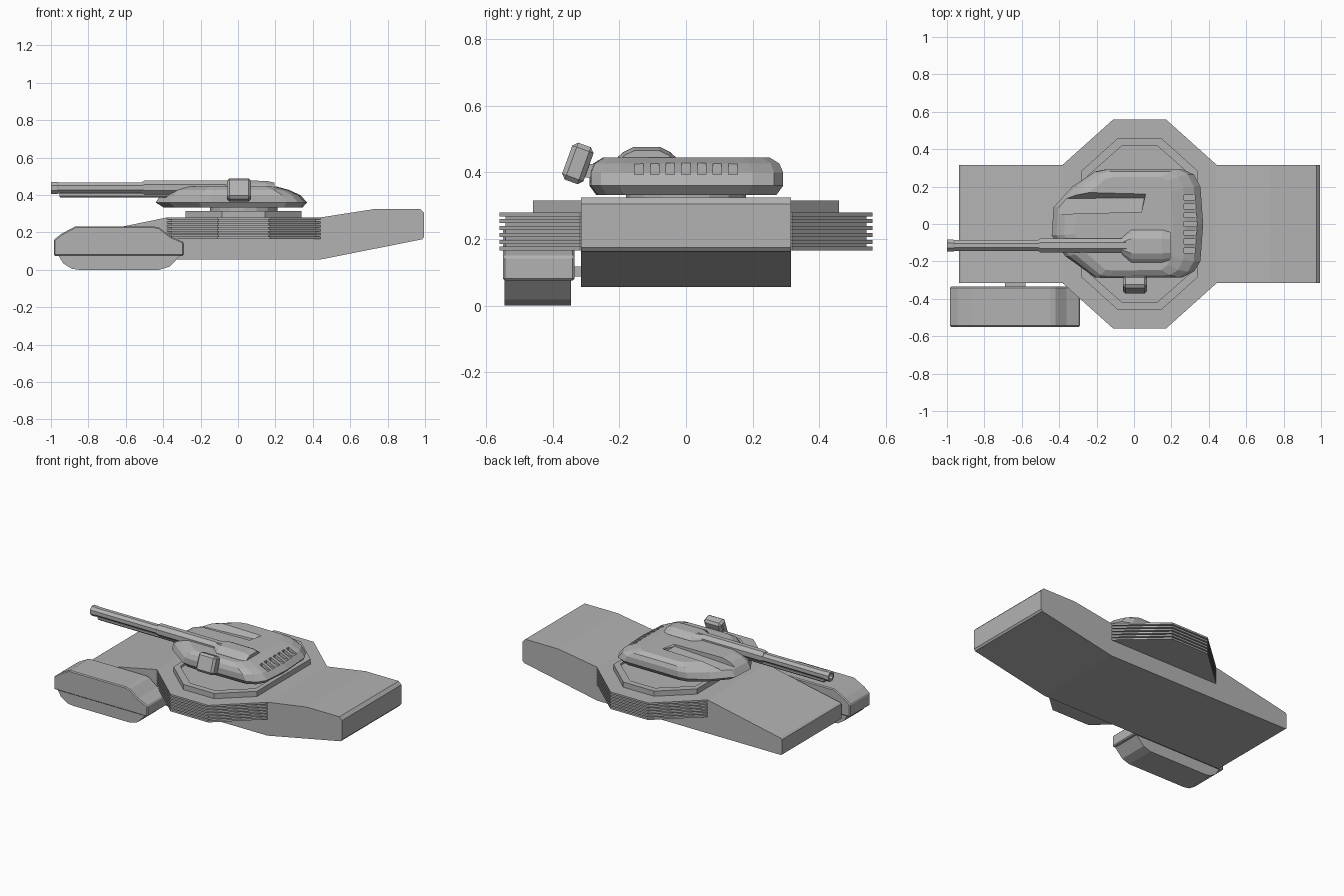
import bpy, bmesh, math
from mathutils import Matrix, Vector

if "Cube" in bpy.data.objects:
    bpy.data.objects.remove(bpy.data.objects["Cube"])

grey = bpy.data.materials.new("armour grey")
grey.diffuse_color = (0.45, 0.45, 0.45, 1)
grey.use_nodes = True
grey.node_tree.nodes["Principled BSDF"].inputs["Base Color"].default_value = grey.diffuse_color


def finish(name, bm, bevel=0.0):
    bmesh.ops.recalc_face_normals(bm, faces=bm.faces)
    me = bpy.data.meshes.new(name)
    bm.to_mesh(me)
    bm.free()
    ob = bpy.data.objects.new(name, me)
    bpy.context.collection.objects.link(ob)
    me.materials.append(grey)
    if bevel:
        m = ob.modifiers.new("edge", 'BEVEL')
        m.width, m.segments = bevel, 1
        m.limit_method, m.angle_limit = 'ANGLE', math.radians(40)
    return ob


def loft(name, rings, bevel=0.0):
    """Skin a list of equal-length point rings and cap both ends."""
    bm = bmesh.new()
    vs = [[bm.verts.new(p) for p in r] for r in rings]
    n = len(vs[0])
    for a, b in zip(vs, vs[1:]):
        for i in range(n):
            j = (i + 1) % n
            bm.faces.new((a[i], a[j], b[j], b[i]))
    bm.faces.new(vs[0])
    bm.faces.new(vs[-1])
    return finish(name, bm, bevel)


def plan(name, pts, z0, z1):
    return loft(name, [[(x, y, z) for x, y in pts] for z in (z0, z1)])


def side(name, pts, y0, y1, bevel=0.0):
    return loft(name, [[(x, y, z) for x, z in pts] for y in (y0, y1)], bevel)


def box(name, x, y, z, bevel=0.0):
    return side(name, [(x[0], z[0]), (x[1], z[0]), (x[1], z[1]), (x[0], z[1])], y[0], y[1], bevel)


def octagon(hx, hy, fx, fy, cx=0.03):
    q = [(hx, fy), (fx, hy), (-fx, hy), (-hx, fy)]
    return [(cx + x, y) for x, y in q] + [(cx - x, -y) for x, y in q]


def cut(target, cutter):
    m = target.modifiers.new("cut", 'BOOLEAN')
    m.object, m.operation, m.solver = cutter, 'DIFFERENCE', 'EXACT'
    bpy.context.view_layer.objects.active = target
    bpy.ops.object.modifier_apply(modifier=m.name)
    bpy.data.objects.remove(cutter)


def tube(name, stations, y, z, sides=8, squash=1.0):
    """Faceted tube along x from (x, radius) stations."""
    ang = [math.tau * (i + 0.5) / sides for i in range(sides)]
    return loft(name, [[(x, y + r * math.cos(a), z + r * squash * math.sin(a)) for a in ang]
                       for x, r in stations])


# hull
side("hull", [(-0.935, 0.06), (-0.925, 0.055), (0.44, 0.055), (0.985, 0.163), (0.995, 0.175),
              (0.995, 0.305), (0.975, 0.325), (0.73, 0.325), (0.44, 0.28), (-0.38, 0.28),
              (-0.925, 0.168), (-0.935, 0.16)], -0.315, 0.315)

# side sponsons: core with stacked fins
plan("sponson_core", octagon(0.385, 0.542, 0.133, 0.318), 0.167, 0.279)
for i in range(6):
    z = 0.165 + i * 0.0206
    plan(f"sponson_fin_{i}", octagon(0.41, 0.56, 0.14, 0.318), z, z + 0.012)

# turret platform with shallow recess, and turret ring
platform = plan("turret_platform", octagon(0.31, 0.46, 0.115, 0.285), 0.27, 0.315)
cut(platform, plan("recess_cutter", octagon(0.28, 0.42, 0.092, 0.255), 0.302, 0.35))
plan("turret_ring", [(0.03 + 0.18 * math.cos(a * math.tau / 16), 0.18 * math.sin(a * math.tau / 16))
                     for a in range(16)], 0.29, 0.345)

# turret shell
outline = [(-0.44, -0.06), (-0.43, 0.09), (-0.33, 0.2), (-0.21, 0.28), (-0.15, 0.292), (0.26, 0.292),
           (0.32, 0.265), (0.355, 0.2), (0.37, 0.0), (0.355, -0.2), (0.32, -0.255), (0.26, -0.285),
           (-0.15, -0.29), (-0.21, -0.285), (-0.37, -0.17)]
levels = [(0.332, 0.9, 0.93, 0.93), (0.36, 1, 1, 1), (0.40, 0.94, 0.9, 1),
          (0.427, 0.85, 0.74, 0.96), (0.445, 0.72, 0.56, 0.86)]
turret = loft("turret", [[(x * (l if x < 0 else r), y * s, z) for x, y in outline]
                         for z, l, r, s in levels])
# sloping roof channel
cut(turret, loft("channel_cutter", [
    [(-0.5, 0.05, 0.398), (-0.5, 0.135, 0.398), (-0.5, 0.2, 0.47), (-0.5, 0.05, 0.47)],
    [(0.04, 0.065, 0.432), (0.055, 0.14, 0.42), (0.07, 0.18, 0.47), (0.04, 0.065, 0.47)]]))
# rear vents
for i in range(7):
    y = (i - 3) * 0.047
    cut(turret, box("vent_cutter", (0.268, 0.345), (y - 0.013, y + 0.013), (0.394, 0.47)))

# main gun: breech housing, sleeve, barrel with open muzzle, coaxial barrel
def hump(x, half, top, base=0.40):
    return [(x, -0.118 + half * a, base + (top - base) * b) for a, b in
            ((-1, 0), (-1, 0.6), (-0.8, 0.8), (-0.45, 1), (0.45, 1), (0.8, 0.8), (1, 0.6), (1, 0))]

loft("gun_housing", [hump(-0.065, 0.045, 0.473), hump(-0.015, 0.087, 0.477),
                     hump(0.15, 0.087, 0.476), hump(0.195, 0.08, 0.466)])
tube("gun_sleeve", [(-0.51, 0.034), (-0.50, 0.04), (0.0, 0.04)], -0.115, 0.44)
tube("gun_barrel", [(-0.955, 0.02), (-1.0, 0.02), (-1.0, 0.034), (-0.965, 0.034),
                    (-0.96, 0.031), (-0.4, 0.031)], -0.115, 0.438)
tube("coaxial_barrel", [(-0.955, 0.013), (-0.95, 0.016), (-0.3, 0.016)], -0.115, 0.402)

# tilted side sight with recessed lens window
bm = bmesh.new()
bmesh.ops.create_cube(bm, size=1, matrix=Matrix.Diagonal((0.13, 0.068, 0.118, 1)))
bmesh.ops.bevel(bm, geom=[e for e in bm.edges], offset=0.014, segments=1, affect='EDGES')
bm.normal_update()
lens = [min(bm.faces, key=lambda f: f.calc_center_median().x)]
bmesh.ops.inset_region(bm, faces=lens, thickness=0.005)
bmesh.ops.translate(bm, verts=lens[0].verts, vec=(0.025, 0, 0))
bmesh.ops.transform(bm, verts=bm.verts, matrix=Matrix.Translation((0.005, -0.325, 0.427))
                    @ Matrix.Rotation(math.radians(-20), 4, 'X'))
finish("side_sight", bm)
box("sight_mount", (-0.03, 0.04), (-0.31, -0.26), (0.385, 0.425))

# single track pod: armoured cover, running gear, hull link
side("track_cover", [(-0.985, 0.075), (-0.985, 0.16), (-0.945, 0.192), (-0.87, 0.232), (-0.45, 0.232),
                     (-0.42, 0.225), (-0.36, 0.178), (-0.29, 0.148), (-0.29, 0.075)],
     -0.55, -0.335, 0.006)
side("track", [(-0.965, 0.085), (-0.935, 0.035), (-0.89, 0.006), (-0.85, 0), (-0.42, 0),
               (-0.365, 0.018), (-0.3, 0.085)], -0.545, -0.345)
box("track_link", (-0.69, -0.58), (-0.34, -0.31), (0.087, 0.117))
